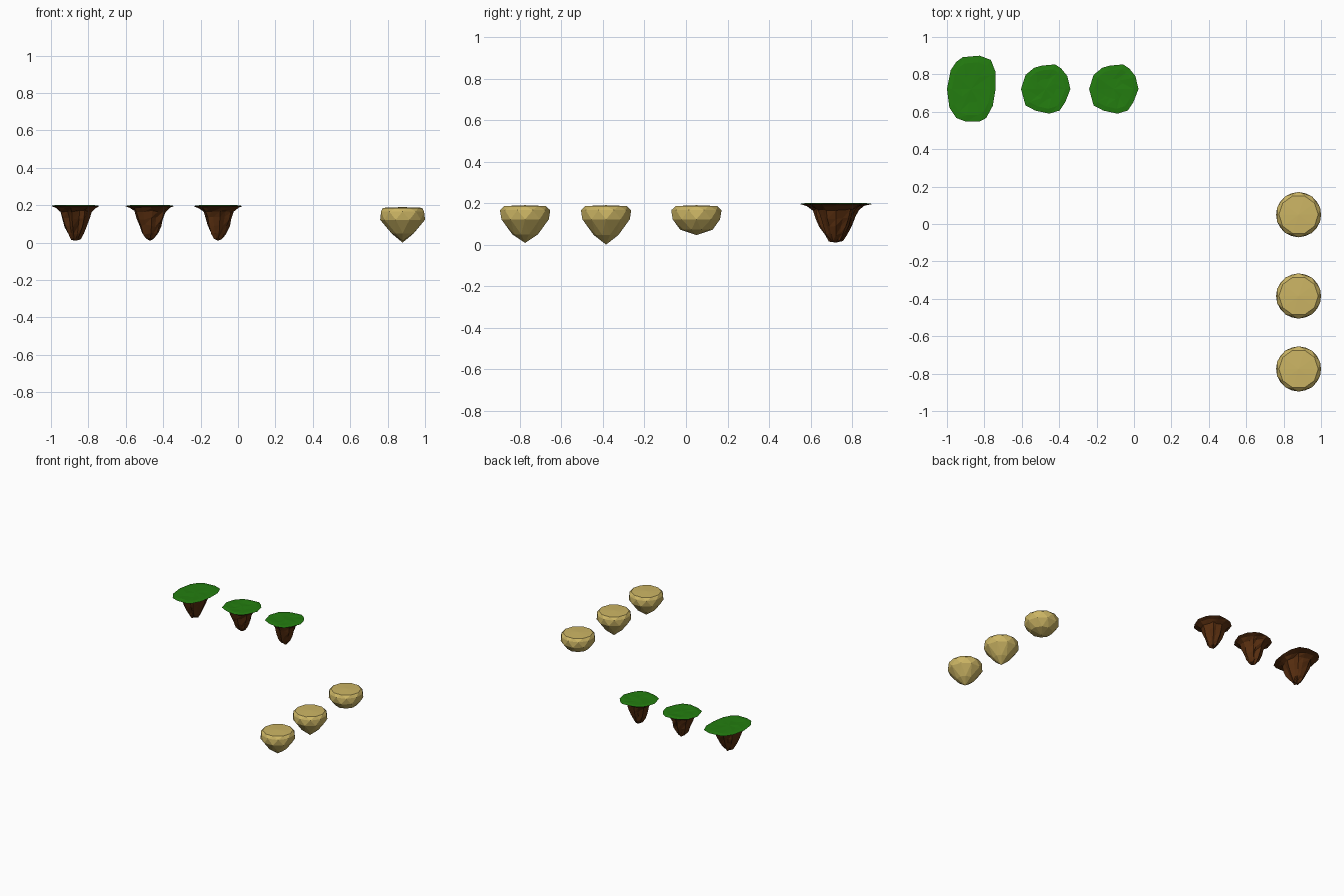
import bpy, bmesh, math, random

if "Cube" in bpy.data.objects:
    bpy.data.objects.remove(bpy.data.objects["Cube"])


def material(name, color):
    m = bpy.data.materials.new(name)
    m.diffuse_color = (*color, 1)
    m.use_nodes = True
    m.node_tree.nodes["Principled BSDF"].inputs["Base Color"].default_value = m.diffuse_color
    return m


GRASS = material("grass_green", (0.017, 0.205, 0.005))
EARTH = material("earth_brown", (0.10, 0.028, 0.005))
SAND = material("sand", (0.60, 0.46, 0.127))


def loft(name, rings, location, mat, top=None, tip=None):
    """Join equal-sized rings with triangles; fan the ends to a top or tip point."""
    bm = bmesh.new()
    loops = [[bm.verts.new(p) for p in ring] for ring in rings]
    n = len(loops[0])
    for a, b in zip(loops, loops[1:]):
        for i in range(n):
            j = (i + 1) % n
            bm.faces.new((a[i], b[i], a[j]))
            bm.faces.new((a[j], b[i], b[j]))
    for loop, point in ((loops[0], top), (loops[-1], tip)):
        if point:
            v = bm.verts.new(point)
            for i in range(n):
                bm.faces.new((v, loop[i], loop[(i + 1) % n]))
    bmesh.ops.recalc_face_normals(bm, faces=bm.faces)
    if top and not tip:                      # open sheet must face up
        bm.normal_update()
        if sum(f.normal.z for f in bm.faces) < 0:
            bmesh.ops.reverse_faces(bm, faces=bm.faces)
    me = bpy.data.meshes.new(name)
    bm.to_mesh(me)
    bm.free()
    me.materials.append(mat)
    ob = bpy.data.objects.new(name, me)
    ob.location = location
    bpy.context.collection.objects.link(ob)
    return ob


# Sand islands: staggered ten-sided rings with a flat top and faceted bowl
def sand_island(name, y, profile, tip_z, turn):
    rings = []
    for k, (r, z) in enumerate(profile):
        ring = []
        for i in range(10):
            a = math.tau * (i + k * 0.5) / 10 + turn
            ring.append((r * math.cos(a), r * math.sin(a), z))
        rings.append(ring)
    loft(name, rings, (0.88, y, 0), SAND, (0, 0, 0.19), (0, 0, tip_z))


RIM = [(0.105, 0.186), (0.121, 0.166), (0.120, 0.122)]
sand_island("sand_island_front", -0.775, RIM + [(0.062, 0.05)], 0.008, 0.0)
sand_island("sand_island_middle", -0.385, RIM + [(0.060, 0.047)], 0.0, 0.0)
sand_island("sand_island_back", 0.05, RIM + [(0.078, 0.072)], 0.046, 0.0)


# Grass islands: wavy grass sheet over a flared, craggy root of earth
def grass_island(name, x, outline, stretch, seed):
    rnd = random.Random(seed)
    n = len(outline)

    grass = [[(px * s, py * s, z + (rnd.uniform(-0.0015, 0.0015) if s < 1 else 0))
              for px, py in outline]
             for s, z in ((1.0, 0.196), (0.8, 0.2), (0.42, 0.199))]
    sheet = loft(name + "_grass", grass[::-1], (x, 0.722, 0), GRASS, (0, 0, 0.2))

    ridge = [(-1) ** i * 0.09 + rnd.uniform(-0.06, 0.06) for i in range(n)]
    rings = [grass[0]]
    for r, z, rough in ((0.105, 0.185, 0.3), (0.082, 0.168, 0.7), (0.070, 0.13, 1),
                        (0.057, 0.09, 1), (0.040, 0.05, 1), (0.024, 0.022, 1)):
        ring = []
        for i, (px, py) in enumerate(outline):
            a = math.atan2(py / stretch, px)
            q = r * (1 + rough * (ridge[i] + rnd.uniform(-0.07, 0.07)))
            ring.append((q * math.cos(a), q * math.sin(a) * stretch,
                         z + rough * rnd.uniform(-0.008, 0.008)))
        rings.append(ring)
    loft(name + "_earth", rings, (x, 0.722, 0), EARTH, (0, 0, 0.194), (0, 0, 0.01))


ROUND = [(0.132, 0.0), (0.115, 0.07), (0.082, 0.11), (0.05, 0.131), (-0.02, 0.125),
         (-0.062, 0.113), (-0.108, 0.075), (-0.132, 0.0), (-0.108, -0.088),
         (-0.055, -0.116), (0.02, -0.132), (0.075, -0.115), (0.105, -0.07)]
LONG = [(0.13, 0.0), (0.13, 0.09), (0.105, 0.155), (0.045, 0.178), (-0.045, 0.17),
        (-0.08, 0.145), (-0.11, 0.1), (-0.13, 0.0), (-0.117, -0.1), (-0.08, -0.155),
        (-0.03, -0.174), (0.045, -0.174), (0.08, -0.155), (0.115, -0.09)]
grass_island("long_island", -0.87, LONG, 1.33, 3)
grass_island("round_island_left", -0.472, ROUND, 1.0, 5)
grass_island("round_island_right", -0.108, ROUND, 1.0, 8)
